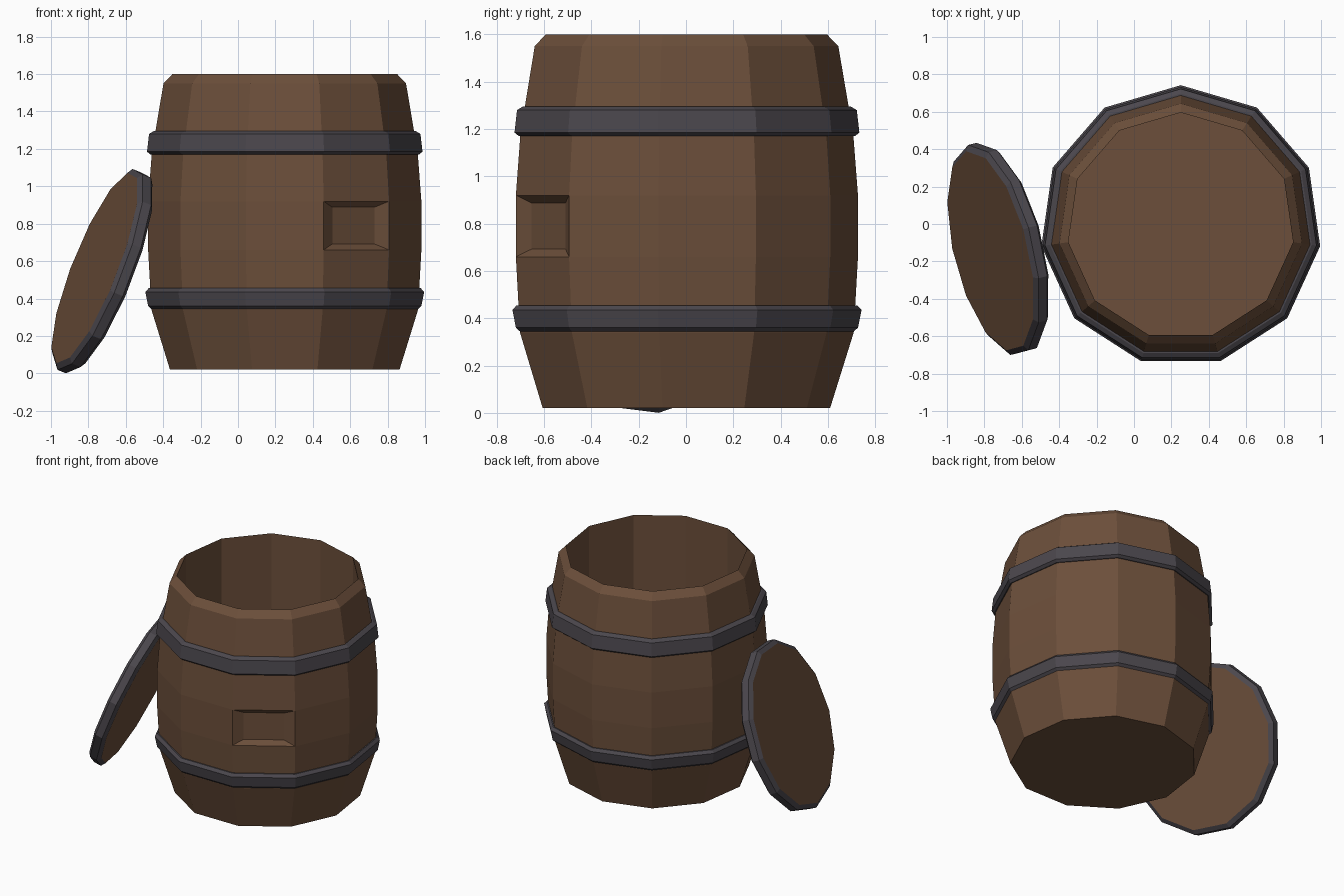
import bpy, bmesh, math
from mathutils import Matrix, Vector

if "Cube" in bpy.data.objects:
    bpy.data.objects.remove(bpy.data.objects["Cube"])


def material(name, rgb):
    m = bpy.data.materials.new(name)
    m.diffuse_color = (*rgb, 1)
    m.use_nodes = True
    m.node_tree.nodes["Principled BSDF"].inputs["Base Color"].default_value = m.diffuse_color
    return m


WOOD = material("brown wood", (0.150, 0.078, 0.043))
METAL = material("dark iron", (0.070, 0.063, 0.074))


def lathe(name, profile, sides, phase, matrix, mats, ring=False, edit=None):
    """Revolve (radius, height) points; ring joins last to first, else both ends are capped."""
    bm = bmesh.new()
    rows = []
    for r, z in profile:
        rows.append([bm.verts.new((r * math.cos(phase + math.tau * i / sides),
                                   r * math.sin(phase + math.tau * i / sides), z))
                     for i in range(sides)])
    for k in range(len(rows) if ring else len(rows) - 1):
        a, b = rows[k], rows[(k + 1) % len(rows)]
        for i in range(sides):
            j = (i + 1) % sides
            bm.faces.new((a[i], a[j], b[j], b[i]))
    if not ring:
        bm.faces.new(rows[0])
        bm.faces.new(rows[-1])
    bmesh.ops.recalc_face_normals(bm, faces=bm.faces)
    if edit:
        edit(bm)
    me = bpy.data.meshes.new(name)
    bm.to_mesh(me)
    bm.free()
    for m in mats:
        me.materials.append(m)
    ob = bpy.data.objects.new(name, me)
    bpy.context.collection.objects.link(ob)
    ob.matrix_world = matrix
    return ob


# Barrel body: bulged outside, chamfered rim, straight hollow inside
SIDES = 11
PHASE = math.pi / 2
at_barrel = Matrix.Translation((0.25, -0.011, 0))
panel_dir = Vector((math.cos(math.radians(-57.3)), math.sin(math.radians(-57.3)), 0))


def sink_panel(bm):
    """Recessed plug panel on the front-right stave."""
    bm.normal_update()
    f = max((f for f in bm.faces if abs(f.calc_center_median().z - 0.79) < 0.05),
            key=lambda f: f.normal.dot(panel_dir))
    bmesh.ops.inset_individual(bm, faces=[f], thickness=0.045, depth=-0.03)
    side = Vector((-panel_dir.y, panel_dir.x, 0))
    for v in f.verts:
        v.co -= side * v.co.dot(side) * 0.24


lathe("barrel_body",
      [(0.62, 0.02), (0.72, 0.34), (0.738, 0.66), (0.738, 0.92), (0.718, 1.18),
       (0.655, 1.55), (0.607, 1.60), (0.607, 0.10)],
      SIDES, PHASE, at_barrel, [WOOD], edit=sink_panel)

# Iron hoops
lathe("lower_hoop", [(0.715, 0.34), (0.738, 0.36), (0.753, 0.435), (0.735, 0.455),
                     (0.70, 0.455), (0.69, 0.34)],
      SIDES, PHASE, at_barrel, [METAL], ring=True)
lathe("upper_hoop", [(0.725, 1.17), (0.744, 1.185), (0.733, 1.28), (0.708, 1.295),
                     (0.68, 1.295), (0.69, 1.17)],
      SIDES, PHASE, at_barrel, [METAL], ring=True)

# Lid leaning on the barrel: wooden faces, iron edge
n = Vector((-0.905, -0.22, 0.36)).normalized()
u = (Vector((0, 0, 1)) - n * n.z).normalized()
v = n.cross(u)
lean = Matrix((u, v, n)).transposed().to_4x4()
lean.translation = (-0.725, -0.135, 0.547)


def iron_edge(bm):
    for f in bm.faces:
        f.material_index = 0 if len(f.verts) > 4 else 1


lathe("lid", [(0.55, -0.045), (0.58, -0.025), (0.58, 0.025), (0.55, 0.045)],
      13, math.radians(7.4), lean, [WOOD, METAL], edit=iron_edge)
